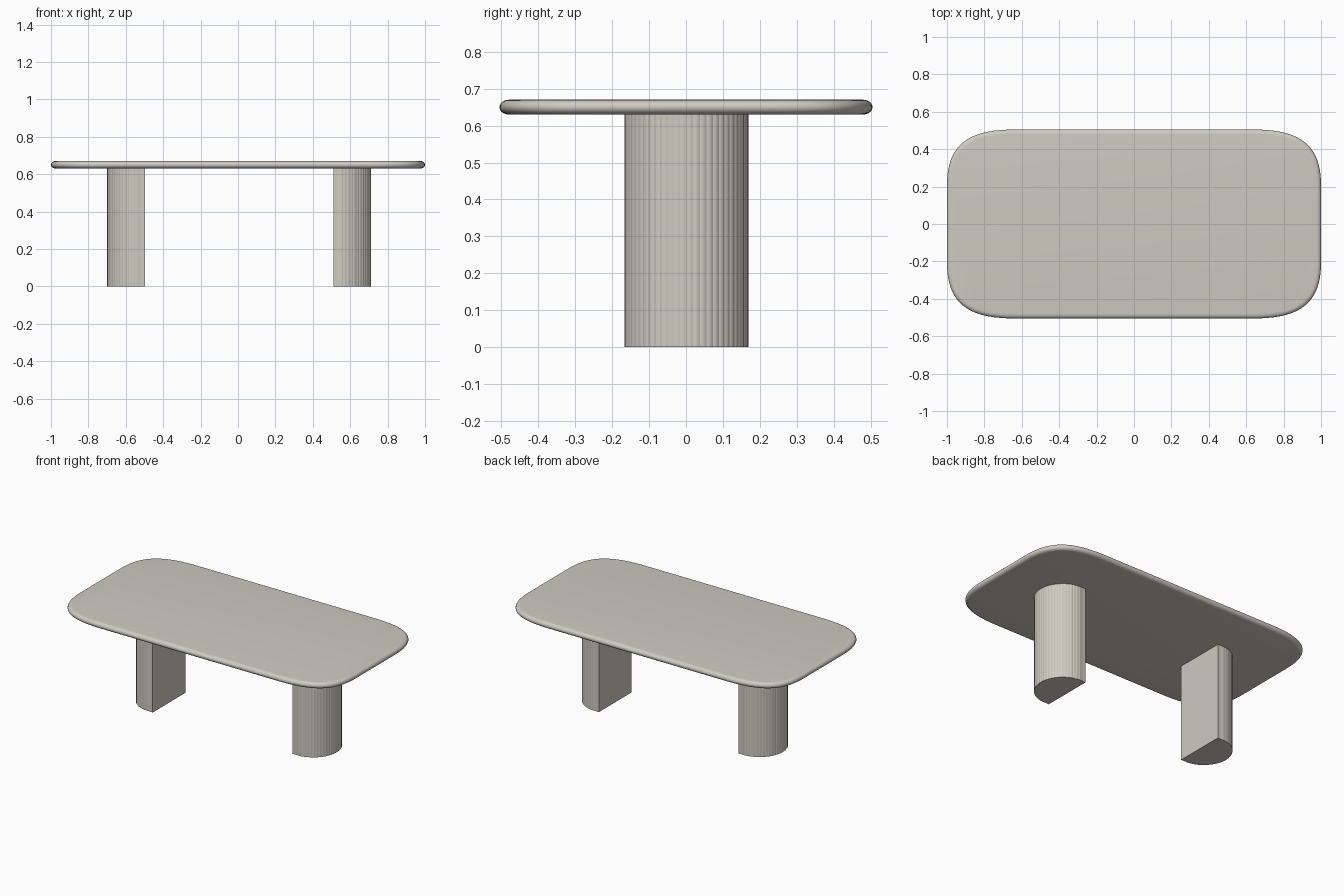
import bpy, bmesh, math
from mathutils import Vector

if "Cube" in bpy.data.objects:
    bpy.data.objects.remove(bpy.data.objects["Cube"])

stone = bpy.data.materials.new("warm grey stone")
stone.diffuse_color = (0.62, 0.595, 0.535, 1)
stone.use_nodes = True
stone.node_tree.nodes["Principled BSDF"].inputs["Base Color"].default_value = stone.diffuse_color


def loft(name, rings, angle):
    """Skin closed rings of points, cap both ends, shade smooth by angle."""
    bm = bmesh.new()
    loops = [[bm.verts.new(p) for p in ring] for ring in rings]
    n = len(loops[0])
    for a, b in zip(loops, loops[1:]):
        for i in range(n):
            j = (i + 1) % n
            bm.faces.new((a[i], a[j], b[j], b[i]))
    bm.faces.new(loops[0][::-1])
    bm.faces.new(loops[-1])
    bmesh.ops.recalc_face_normals(bm, faces=bm.faces)
    me = bpy.data.meshes.new(name)
    bm.to_mesh(me)
    bm.free()
    ob = bpy.data.objects.new(name, me)
    bpy.context.collection.objects.link(ob)
    me.materials.append(stone)
    bpy.ops.object.select_all(action='DESELECT')
    ob.select_set(True)
    bpy.context.view_layer.objects.active = ob
    bpy.ops.object.shade_smooth_by_angle(angle=math.radians(angle))
    return ob


# Table top: softly curved corners, bullnose edge
HX, HY, LX, LY, H = 1.0, 0.505, 0.36, 0.30, 0.71
STEPS = 20
corner = []
for i in range(STEPS + 1):
    t = i / STEPS
    # distances from the sharp corner along each side (cubic curve)
    u = (1 - t) ** 3 + 3 * (1 - t) ** 2 * t * (1 - H)
    v = t ** 3 + 3 * t * t * (1 - t) * (1 - H)
    corner.append((HX - LX * v, HY - LY * u))
outline = [Vector(p) for p in corner]
outline += [Vector((-x, y)) for x, y in reversed(corner)]
outline += [Vector((-x, -y)) for x, y in corner]
outline += [Vector((x, -y)) for x, y in reversed(corner)]

N = len(outline)
normals = []
for i in range(N):
    d = (outline[(i + 1) % N] - outline[i - 1]).normalized()
    normals.append(Vector((d.y, -d.x)))

rings = []
for k in range(13):
    a = -math.pi / 2 + math.pi * k / 12
    inset = 0.025 * (1 - math.cos(a))
    z = 0.65 + 0.02 * math.sin(a)
    rings.append([(p.x - q.x * inset, p.y - q.y * inset, z)
                  for p, q in zip(outline, normals)])
loft("table_top", rings, 40)

# Legs: D-shaped columns, flat inside, fine reeds around the outer curve
REEDS, SUB, R = 28, 4, 0.168
profile = [(0.0, -R)]
for i in range(REEDS * SUB + 1):
    a = -math.pi / 2 + math.pi * i / (REEDS * SUB)
    f = (i % SUB) / SUB
    r = R - 0.002 + 0.002 * 4 * f * (1 - f)
    profile.append((0.034 + r * math.cos(a), r * math.sin(a)))
profile.append((0.0, R))

for side, name in ((1, "right_leg"), (-1, "left_leg")):
    x0 = 0.006 + side * 0.504
    loft(name, [[(x0 + side * x, y + 0.001, z) for x, y in profile]
                for z in (0.0, 0.632)], 30)
